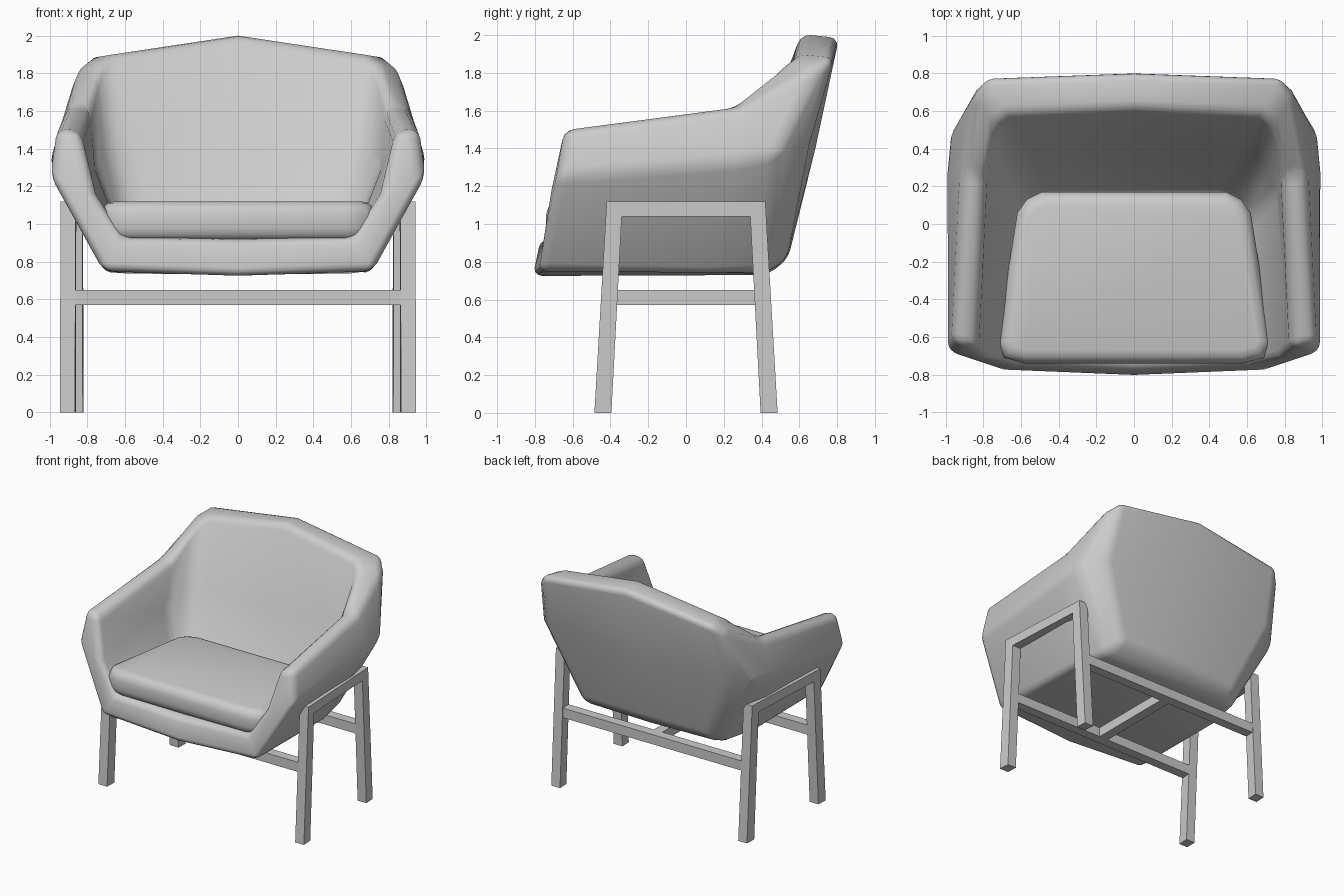
import bpy
import bmesh

if "Cube" in bpy.data.objects:
    bpy.data.objects.remove(bpy.data.objects["Cube"])

grey = bpy.data.materials.new("plain_grey")
grey.use_nodes = True
grey.diffuse_color = (0.6, 0.6, 0.6, 1)
grey.node_tree.nodes["Principled BSDF"].inputs["Base Color"].default_value = (0.6, 0.6, 0.6, 1)


def finish(name, bm, bevel=0, angle=0.4):
    """Turn a bmesh into an object; bevelled parts are shaded smooth."""
    bmesh.ops.recalc_face_normals(bm, faces=bm.faces[:])
    mesh = bpy.data.meshes.new(name)
    bm.to_mesh(mesh)
    bm.free()
    mesh.materials.append(grey)
    obj = bpy.data.objects.new(name, mesh)
    bpy.context.scene.collection.objects.link(obj)
    if bevel:
        mod = obj.modifiers.new("soft_edges", "BEVEL")
        mod.width = bevel
        mod.segments = 3
        mod.limit_method = "ANGLE"
        mod.angle_limit = angle
        for poly in mesh.polygons:
            poly.use_smooth = True
    return obj


def prism(name, lower, upper, bevel=0):
    """Solid between two matching outlines; only its rims are bevelled."""
    bm = bmesh.new()
    a = [bm.verts.new(p) for p in lower]
    b = [bm.verts.new(p) for p in upper]
    bm.faces.new(a)
    bm.faces.new(b)
    for i in range(len(a)):
        j = (i + 1) % len(a)
        bm.faces.new((a[i], a[j], b[j], b[i]))
    return finish(name, bm, bevel, 1.1)


# Shell: stations from arm front to back centre, each bottom / middle / rim
outer = [
    [(0.715, -0.78, 0.75), (0.995, -0.68, 1.25), (0.965, -0.63, 1.50)],
    [(0.70, 0.10, 0.73), (1.0, 0.28, 1.33), (0.91, 0.28, 1.62)],
    [(0.64, 0.42, 0.74), (0.98, 0.48, 1.37), (0.85, 0.69, 1.83)],
    [(0.56, 0.535, 0.815), (0.82, 0.65, 1.42), (0.79, 0.785, 1.88)],
    [(0, 0.54, 0.815), (0, 0.685, 1.40), (0, 0.81, 1.985)],
]
inner = [
    [(0.61, -0.75, 0.93), (0.755, -0.725, 1.15), (0.84, -0.66, 1.49)],
    [(0.62, 0.02, 0.93), (0.76, 0.16, 1.30), (0.785, 0.25, 1.61)],
    [(0.58, 0.11, 0.93), (0.69, 0.34, 1.40), (0.74, 0.52, 1.855)],
    [(0.44, 0.17, 0.93), (0.56, 0.39, 1.42), (0.67, 0.58, 1.90)],
    [(0, 0.17, 0.93), (0, 0.38, 1.40), (0, 0.61, 2.005)],
]
floor_line = {"outer": [(0, -0.81, 0.725), (0, 0.43, 0.73)],
              "inner": [(0, -0.77, 0.92), (0, 0.10, 0.92)]}

bm = bmesh.new()
skins = []
for key, stations in (("outer", outer), ("inner", inner)):
    grid = [[bm.verts.new(p) for p in column] for column in stations]
    mid = [bm.verts.new(p) for p in floor_line[key]]
    for left, right in zip(grid, grid[1:]):
        for k in range(2):
            bm.faces.new((left[k], right[k], right[k + 1], left[k + 1]))
    base = [column[0] for column in grid]
    bm.faces.new([mid[0]] + base[:3] + [mid[1]])
    bm.faces.new([mid[1]] + base[2:])
    # open edge: along the front, up the arm, round the top
    skins.append([mid[0]] + grid[0] + [column[2] for column in grid[1:]])
edge_out, edge_in = skins
for i in range(len(edge_out) - 1):
    bm.faces.new((edge_out[i], edge_out[i + 1], edge_in[i + 1], edge_in[i]))
bmesh.ops.mirror(bm, geom=bm.verts[:] + bm.edges[:] + bm.faces[:],
                 axis="X", merge_dist=0.001)
finish("seat_shell", bm, 0.055)

# Seat cushion
half = [(0.58, -0.74), (0.69, -0.71), (0.73, -0.63),
        (0.62, 0.06), (0.57, 0.13), (0.49, 0.17)]
outline = half + [(-x, y) for x, y in reversed(half)]
prism("seat_cushion", [(x, y, 0.91) for x, y in outline],
      [(x, y, 1.12) for x, y in outline], 0.07)


# Side frames, closer together at the back
def frame_x(y):
    return 0.883 - 0.047 * y


arch = [(-0.485, 0), (-0.42, 1.12), (0.42, 1.12), (0.485, 0),
        (0.395, 0), (0.34, 1.04), (-0.34, 1.04), (-0.395, 0)]
for side, name in ((1, "left_leg_frame"), (-1, "right_leg_frame")):
    prism(name, *[[(side * (frame_x(y) + d), y, z) for y, z in arch]
                  for d in (-0.04, 0.04)])


# Stretchers joined in an H
def box(name, x, y0, y1):
    base = [(-x(y0), y0), (x(y0), y0), (x(y1), y1), (-x(y1), y1)]
    prism(name, [(px, py, 0.57) for px, py in base],
          [(px, py, 0.65) for px, py in base])


box("front_stretcher", lambda y: frame_x(y) - 0.04, -0.445, -0.365)
box("back_stretcher", lambda y: frame_x(y) - 0.04, 0.365, 0.445)
box("centre_stretcher", lambda y: 0.04, -0.365, 0.365)
